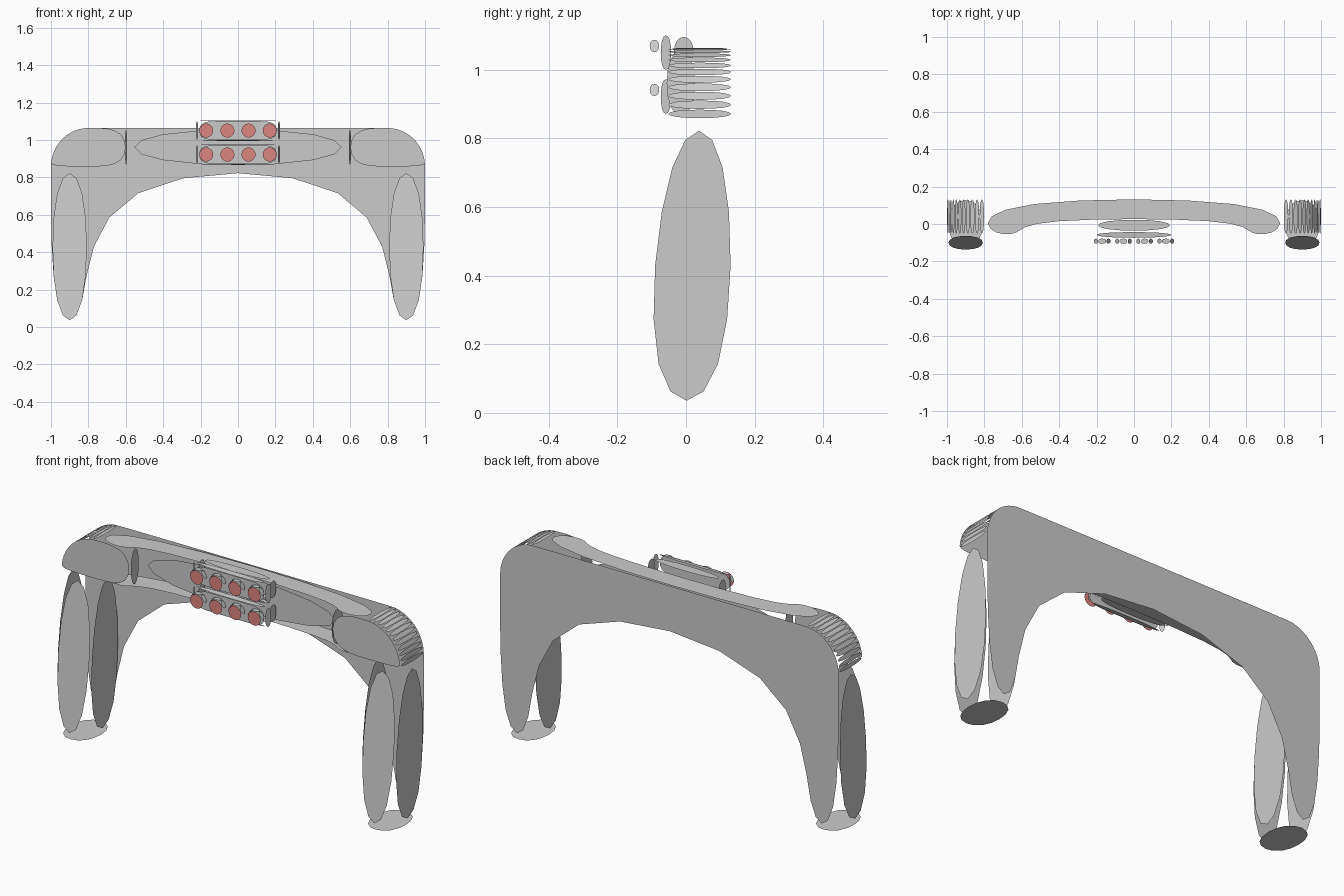
import bpy
import bmesh
from math import sin, cos, pi
from mathutils import Vector

old = bpy.data.objects.get("Cube")
if old:
    bpy.data.objects.remove(old, do_unlink=True)


# ---------- helpers ----------
def rounded(points, steps=4):
    """Closed cubic B-spline through the softened corners of a polygon."""
    pts = [Vector(p) for p in points]
    n, out = len(pts), []
    for i in range(n):
        a, b, c, d = (pts[(i + k - 1) % n] for k in range(4))
        for s in range(steps):
            t = s / steps
            out.append(((1 - t) ** 3 * a + (3 * t**3 - 6 * t**2 + 4) * b
                        + (3 * (t + t**2 - t**3) + 1) * c + t**3 * d) / 6)
    return out


def panels(name, items, material=None):
    """One object made of separate rounded flat panels: (outline, facing)."""
    bm = bmesh.new()
    for outline, facing in items:
        face = bm.faces.new([bm.verts.new(p) for p in rounded(outline)])
        face.normal_update()
        if face.normal.dot(Vector(facing)) < 0:
            face.normal_flip()
    mesh = bpy.data.meshes.new(name)
    bm.to_mesh(mesh)
    bm.free()
    obj = bpy.data.objects.new(name, mesh)
    bpy.context.collection.objects.link(obj)
    if material:
        mesh.materials.append(material)
    return obj


def flat_y(outline, y):
    return [(x, y, z) for x, z in outline]


def flat_z(outline, z):
    return [(x, y, z) for x, y in outline]


def flat_x(outline, x):
    return [(x, y, z) for y, z in outline]


def rect(a0, a1, b0, b1):
    return [(a0, b0), (a1, b0), (a1, b1), (a0, b1)]


def mirrored(outline):
    return [(-a, b) for a, b in reversed(outline)]


FRONT, BACK, UP, DOWN = (0, -1, 0), (0, 1, 0), (0, 0, 1), (0, 0, -1)

# ---------- main dimensions ----------
OUT, INN, STEP, RECESS_X = 1.0, 0.8, 0.592, 0.605
LOW, TOP = 0.858, 1.064
Y_BACK, Y_FRONT, Y_RECESS, Y_FOOT = 0.14, -0.06, 0.03, -0.14
SEGS = 12

# Quarter-round shoulder profile from the outer side up to the top
arc = [(INN + (OUT - INN) * cos(i * pi / 2 / SEGS),
        LOW + (TOP - LOW) * sin(i * pi / 2 / SEGS)) for i in range(SEGS + 1)]

# ---------- arch back plate ----------
half = [(INN, LOW), (INN, 0), (OUT, 0)] + arc
panels("arch_back", [(flat_y(half + mirrored(half), Y_BACK), BACK)])

# ---------- beam top, underside and recessed front ----------
end = [(RECESS_X, Y_RECESS), (STEP, Y_FRONT), (INN, Y_FRONT), (INN, Y_BACK)]
footprint = end + mirrored(end)
panels("beam_top", [(flat_z(footprint, TOP), UP)])
panels("beam_underside", [(flat_z(footprint, LOW), DOWN)])
panels("beam_front",
       [(flat_y(rect(-RECESS_X, RECESS_X, LOW, TOP), Y_RECESS), FRONT)])

# ---------- shoulders and legs ----------
leg_side = [(Y_FOOT, 0), (Y_BACK, 0), (Y_BACK, LOW), (Y_FRONT, LOW)]
for s, side in ((1, "left"), (-1, "right")):
    corner = [(s * x, z) for x, z in
              [(STEP, LOW), (INN, LOW)] + arc + [(STEP, TOP)]]
    panels(side + "_shoulder_front", [(flat_y(corner, Y_FRONT), FRONT)])
    panels(side + "_shoulder_step", [(
        [(s * STEP, Y_FRONT, LOW), (s * RECESS_X, Y_RECESS, LOW),
         (s * RECESS_X, Y_RECESS, TOP), (s * STEP, Y_FRONT, TOP)],
        (-s, 0, 0))])
    panels(side + "_shoulder_slats", [(
        [(s * x0, Y_FRONT, z0), (s * x0, Y_BACK, z0),
         (s * x1, Y_BACK, z1), (s * x1, Y_FRONT, z1)], (s, 0, 1))
        for (x0, z0), (x1, z1) in zip(arc, arc[1:])])
    x0, x1 = s * INN, s * OUT
    panels(side + "_leg", [
        (flat_x(leg_side, x1), (s, 0, 0)),
        (flat_x(leg_side, x0), (-s, 0, 0)),
        ([(x0, Y_FOOT, 0), (x1, Y_FOOT, 0),
          (x1, Y_FRONT, LOW), (x0, Y_FRONT, LOW)], FRONT),
        (flat_z(rect(x0, x1, Y_FOOT, Y_BACK), 0), DOWN)])

# ---------- lamp material ----------
red = bpy.data.materials.new("lamp_red")
red.use_nodes = True
color = (0.72, 0.24, 0.22, 1)
red.diffuse_color = color
red.node_tree.nodes["Principled BSDF"].inputs["Base Color"].default_value = color

# ---------- light bars, each with a mount and four lamps ----------
BAR_H, BAR_Y0, BAR_Y1 = 0.055, -0.075, -0.042
X_F, X_B, H_F = 0.212, 0.226, 0.05
MOUNT_X, MOUNT_Y0, MOUNT_Y1 = 0.21, -0.038, 0.025
LAMP_R, LAMP_Y0, LAMP_Y1 = 0.045, -0.107, -0.077

for zc, level in ((1.05, "upper"), (0.922, "lower")):
    # Mount block behind the bar
    lo, hi = zc - 0.05, zc + 0.05
    mount_side = rect(MOUNT_Y0, MOUNT_Y1, lo, hi)
    mount_plan = rect(-MOUNT_X, MOUNT_X, MOUNT_Y0, MOUNT_Y1)
    panels(level + "_mount", [
        (flat_z(mount_plan, hi), UP), (flat_z(mount_plan, lo), DOWN),
        (flat_x(mount_side, MOUNT_X), (1, 0, 0)),
        (flat_x(mount_side, -MOUNT_X), (-1, 0, 0))])

    # Bar housing, slightly narrower at the front
    xs = [X_F * k / 2 for k in range(-2, 3)]
    face = [(x, zc - H_F) for x in xs] + [(x, zc + H_F) for x in reversed(xs)]
    items = [(flat_y(face, BAR_Y0), FRONT)]
    for s in (1, -1):
        items.append((
            [(s * X_F, BAR_Y0, zc - BAR_H), (s * X_B, BAR_Y1, zc - BAR_H),
             (s * X_B, BAR_Y1, zc + BAR_H), (s * X_F, BAR_Y0, zc + BAR_H)],
            (s, 0, 0)))
        zf, zb = zc + s * H_F, zc + s * BAR_H
        items.append((
            [(-X_F, BAR_Y0, zf), (X_F, BAR_Y0, zf),
             (X_B, BAR_Y1, zb), (-X_B, BAR_Y1, zb)], (0, 0, s)))
    panels(level + "_light_bar", items)

    # Six-sided lamps with a hood over the upper half
    lenses, hoods = [], []
    for k in range(4):
        xc = -0.17 + k * 0.1133
        ring = [(xc + LAMP_R * cos(i * pi / 3), zc + LAMP_R * sin(i * pi / 3))
                for i in range(6)]
        lenses.append((flat_y(ring, LAMP_Y0), FRONT))
        for (xa, za), (xb, zb) in zip(ring[:3], ring[1:4]):
            hoods.append((
                [(xa, LAMP_Y0, za), (xb, LAMP_Y0, zb),
                 (xb, LAMP_Y1, zb), (xa, LAMP_Y1, za)],
                ((xa + xb) / 2 - xc, 0, (za + zb) / 2 - zc)))
    panels(level + "_lamp_lenses", lenses, red)
    panels(level + "_lamp_hoods", hoods)
